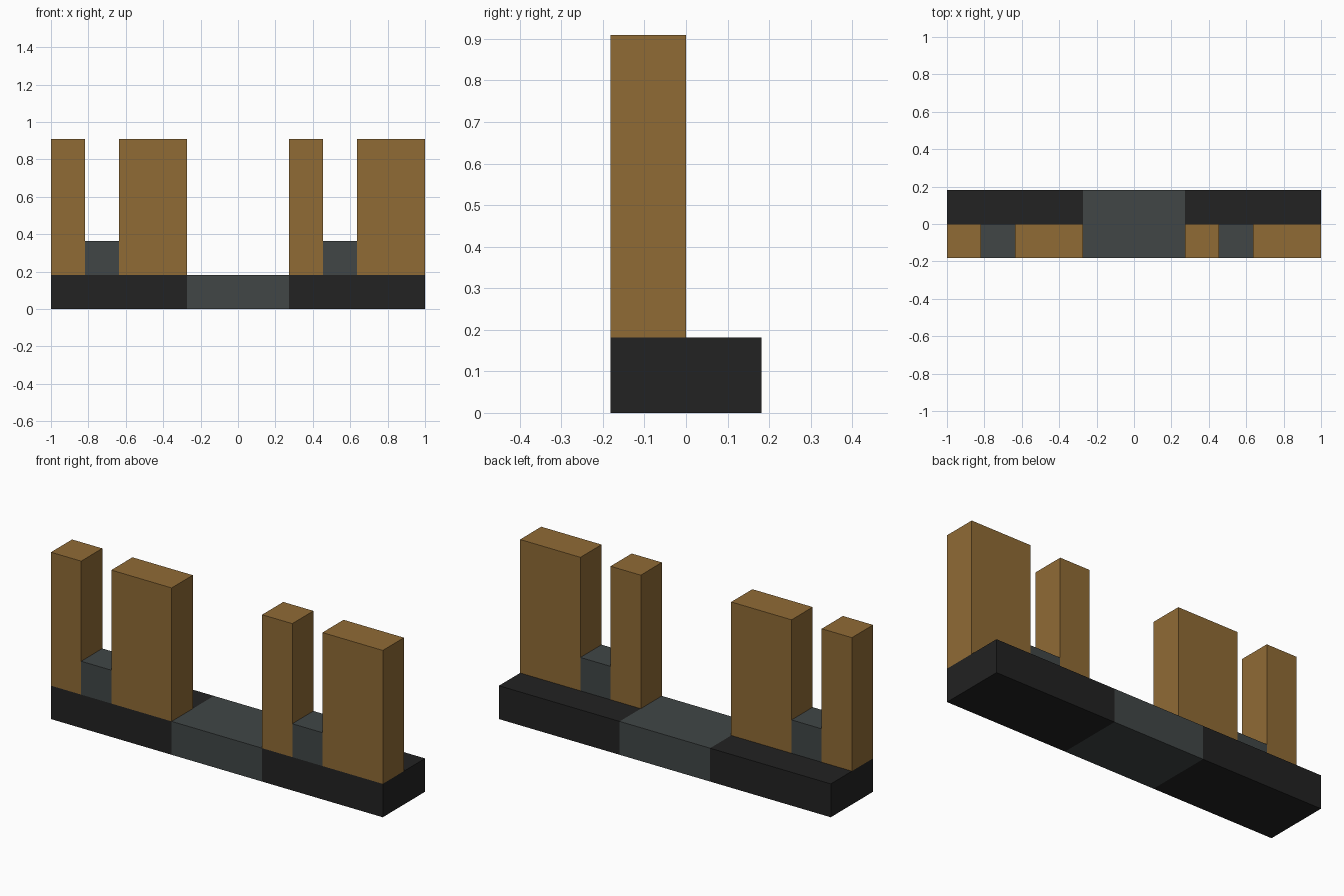
import bpy

cube = bpy.data.objects.get("Cube")
if cube:
    bpy.data.objects.remove(cube, do_unlink=True)

U = 2 / 11  # block module: the model is eleven modules long


def material(name, r, g, b):
    m = bpy.data.materials.new(name)
    m.use_nodes = True
    m.diffuse_color = (r, g, b, 1)
    m.node_tree.nodes["Principled BSDF"].inputs["Base Color"].default_value = (r, g, b, 1)
    return m


tan = material("tan", 0.279, 0.147, 0.036)
black = material("black", 0.016, 0.016, 0.016)
grey = material("slate grey", 0.052, 0.061, 0.061)


def block(name, mat, x, y, z):
    """Box between (low, high) limits in modules; x is counted from the right end."""
    spans = ((x[0] - 5.5, x[1] - 5.5), y, z)
    bpy.ops.mesh.primitive_cube_add(size=1, location=[(a + b) / 2 * U for a, b in spans])
    ob = bpy.context.object
    ob.name = name
    ob.scale = [(b - a) * U for a, b in spans]
    bpy.ops.object.transform_apply(location=False, rotation=False, scale=True)
    ob.data.materials.append(mat)


# Base beam: dark ends and a grey middle
FULL, FRONT = (-1, 1), (-1, 0)
block("base_middle", grey, (4, 7), FULL, (0, 1))

# Each end carries a narrow post, a low filler and a wide post
for side, start in (("right", 0), ("left", 7)):
    block(f"base_{side}", black, (start, start + 4), FULL, (0, 1))
    block(f"narrow_post_{side}", tan, (start, start + 1), FRONT, (1, 5))
    block(f"low_filler_{side}", grey, (start + 1, start + 2), FRONT, (1, 2))
    block(f"wide_post_{side}", tan, (start + 2, start + 4), FRONT, (1, 5))
